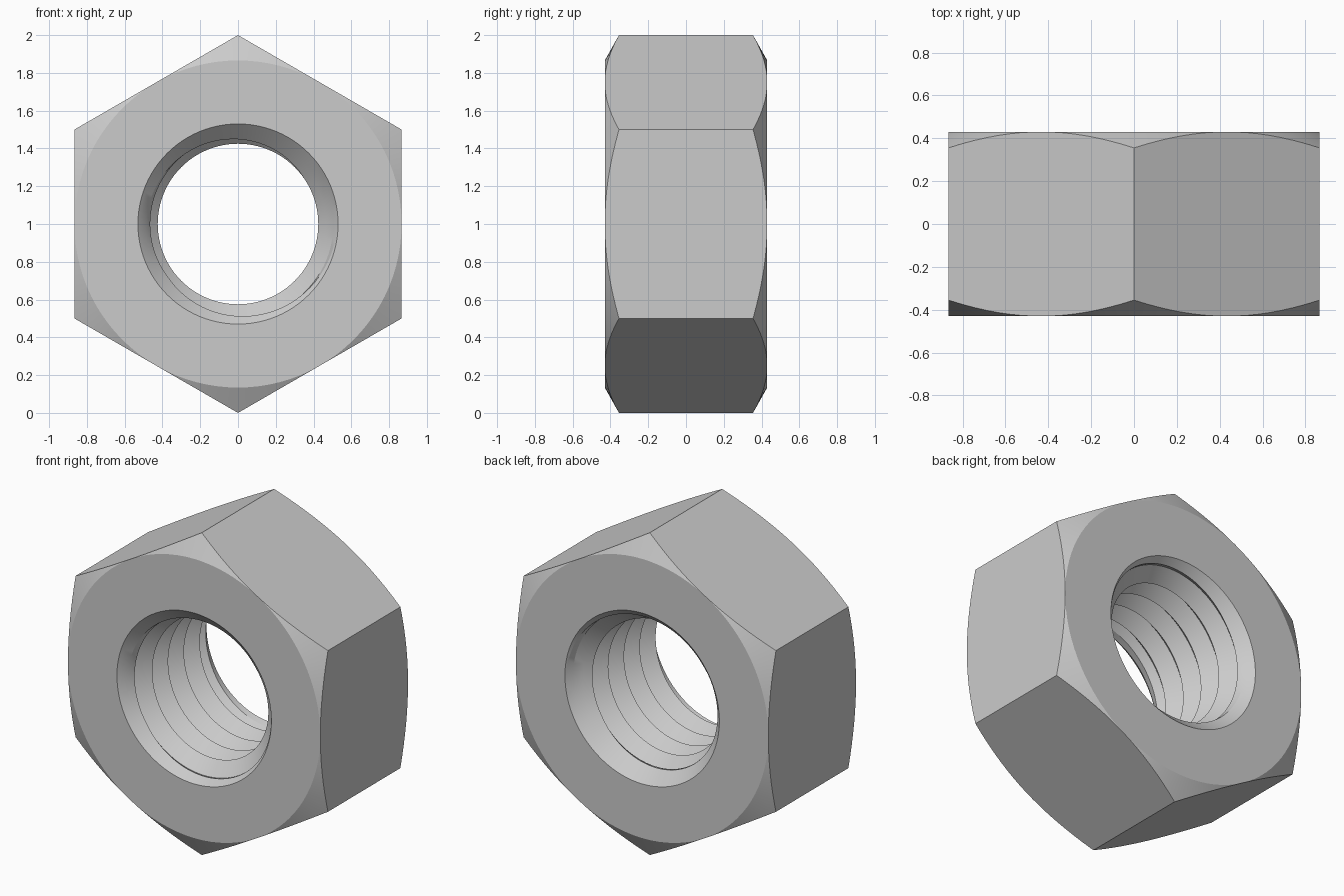
import bpy, bmesh, math

if "Cube" in bpy.data.objects:
    bpy.data.objects.remove(bpy.data.objects["Cube"])

N = 96                      # columns around the axis
H = 0.43                    # half thickness
A = math.sqrt(3) / 2        # centre to flat
PITCH = 0.155               # thread pitch
MOUTH = 0.53                # countersink radius at the faces
THREAD = [0.425, 0.465, 0.505, 0.465]   # crest, flank, root, flank


def bore_point(k, j):
    """Point (radius, y) on the helical thread, widened by the countersinks."""
    y = PITCH * (k / 4 - j / N)
    if abs(y) >= H:
        return MOUTH, math.copysign(H, y)
    return max(THREAD[k % 4], MOUTH - (H - abs(y))), y


def column(j):
    """Closed cross-section of the nut at angle j."""
    a = 2 * math.pi * j / N
    off = (a % (math.pi / 3)) - math.pi / 6
    # hexagon corners point straight up and down, flats face left and right
    off = ((a + math.pi / 6) % (math.pi / 3)) - math.pi / 6
    rim = A / math.cos(off)
    yc = H - 0.56 * (rim - A)           # conical corner chamfer
    prof = [bore_point(k, j) for k in range(-16, 21)]
    prof += [(A, H), (rim, yc), (rim, -yc), (A, -H)]
    return [(r * math.cos(a), y, 1 + r * math.sin(a)) for r, y in prof]


# Nut: columns joined around the axis
bm = bmesh.new()
cols = [[bm.verts.new(p) for p in column(j)] for j in range(N + 1)]
for c0, c1 in zip(cols, cols[1:]):
    n = len(c0)
    for i in range(n):
        i2 = (i + 1) % n
        bm.faces.new((c0[i], c0[i2], c1[i2], c1[i]))
bmesh.ops.remove_doubles(bm, verts=bm.verts[:], dist=1e-5)
bmesh.ops.dissolve_degenerate(bm, edges=bm.edges[:], dist=1e-5)
bmesh.ops.recalc_face_normals(bm, faces=bm.faces[:])

mesh = bpy.data.meshes.new("hex_nut")
bm.to_mesh(mesh)
bm.free()
nut = bpy.data.objects.new("hex_nut", mesh)
bpy.context.collection.objects.link(nut)

# Plain steel grey
steel = bpy.data.materials.new("steel_grey")
steel.diffuse_color = (0.6, 0.6, 0.6, 1)
steel.use_nodes = True
steel.node_tree.nodes["Principled BSDF"].inputs["Base Color"].default_value = steel.diffuse_color
mesh.materials.append(steel)

bpy.context.view_layer.objects.active = nut
nut.select_set(True)
bpy.ops.object.shade_smooth_by_angle(angle=math.radians(22))
